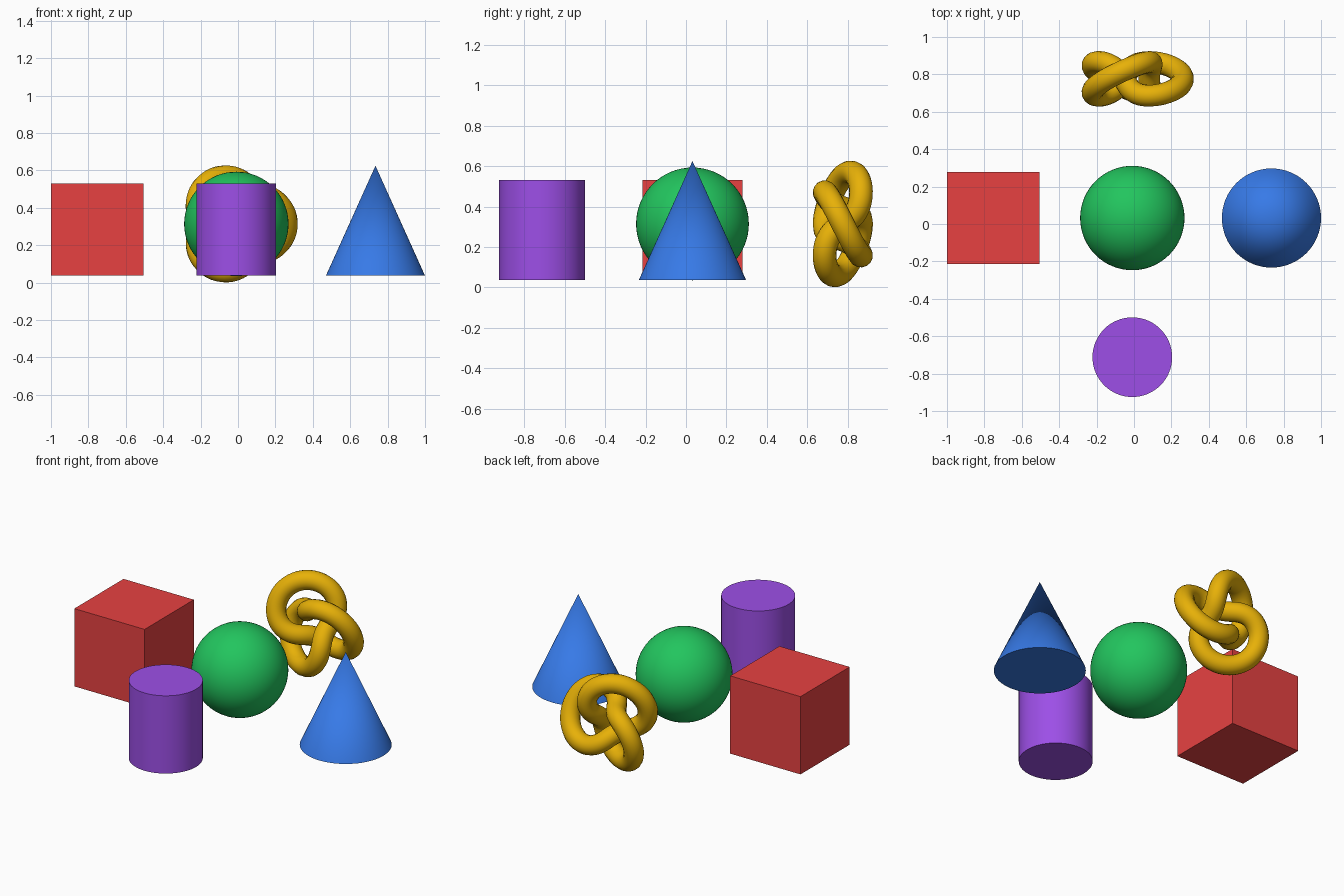
import bpy, math

if "Cube" in bpy.data.objects:
    bpy.data.objects.remove(bpy.data.objects["Cube"])

X0, Y0, Z0, STEP = -0.009, 0.032, 0.314, 0.744   # cross centre and arm spacing
BASE = 0.037                                     # underside of cube, cylinder and cone


def material(name, hex_rgb):
    def linear(c):
        c /= 255
        return c / 12.92 if c <= 0.04045 else ((c + 0.055) / 1.055) ** 2.4
    m = bpy.data.materials.new(name)
    m.diffuse_color = (*[linear(c) for c in hex_rgb], 1)
    m.use_nodes = True
    m.node_tree.nodes["Principled BSDF"].inputs["Base Color"].default_value = m.diffuse_color
    return m


def finish(name, mat, smooth=True):
    ob = bpy.context.object
    ob.name = name
    ob.data.materials.clear()
    ob.data.materials.append(mat)
    if smooth:
        bpy.ops.object.shade_smooth_by_angle(angle=math.radians(40))
    return ob


# Red cube (left)
bpy.ops.mesh.primitive_cube_add(size=0.494, location=(X0 - STEP, Y0, BASE + 0.247))
finish("cube", material("red", (239, 68, 68)), smooth=False)

# Green sphere (centre)
bpy.ops.mesh.primitive_uv_sphere_add(segments=64, ring_count=32, radius=0.279,
                                     location=(X0, Y0, Z0))
finish("sphere", material("green", (34, 197, 94)))

# Blue cone (right)
bpy.ops.mesh.primitive_cone_add(vertices=64, radius1=0.265, radius2=0, depth=0.588,
                                location=(X0 + STEP, Y0, BASE + 0.294))
finish("cone", material("blue", (59, 130, 246)))

# Purple cylinder (front)
bpy.ops.mesh.primitive_cylinder_add(vertices=64, radius=0.213, depth=0.494,
                                    location=(X0, Y0 - STEP, BASE + 0.247))
finish("cylinder", material("purple", (168, 85, 247)))

# Gold trefoil knot (back), its axis along y
R, TUBE, N = 0.18, 0.0585, 200
curve = bpy.data.curves.new("knot", 'CURVE')
curve.dimensions = '3D'
curve.bevel_depth = TUBE
curve.bevel_resolution = 6
spline = curve.splines.new('POLY')
spline.points.add(N - 1)
spline.use_cyclic_u = True
for i, p in enumerate(spline.points):
    u = 4 * math.pi * i / N
    r = R * (2 + math.cos(1.5 * u)) / 2
    p.co = (r * math.cos(u), -R * math.sin(1.5 * u) / 2, r * math.sin(u), 1)
knot = bpy.data.objects.new("knot", curve)
knot.location = (X0, Y0 + STEP, Z0)
bpy.context.collection.objects.link(knot)
bpy.ops.object.select_all(action='DESELECT')
knot.select_set(True)
bpy.context.view_layer.objects.active = knot
bpy.ops.object.convert(target='MESH')
finish("knot", material("gold", (234, 179, 8)))
